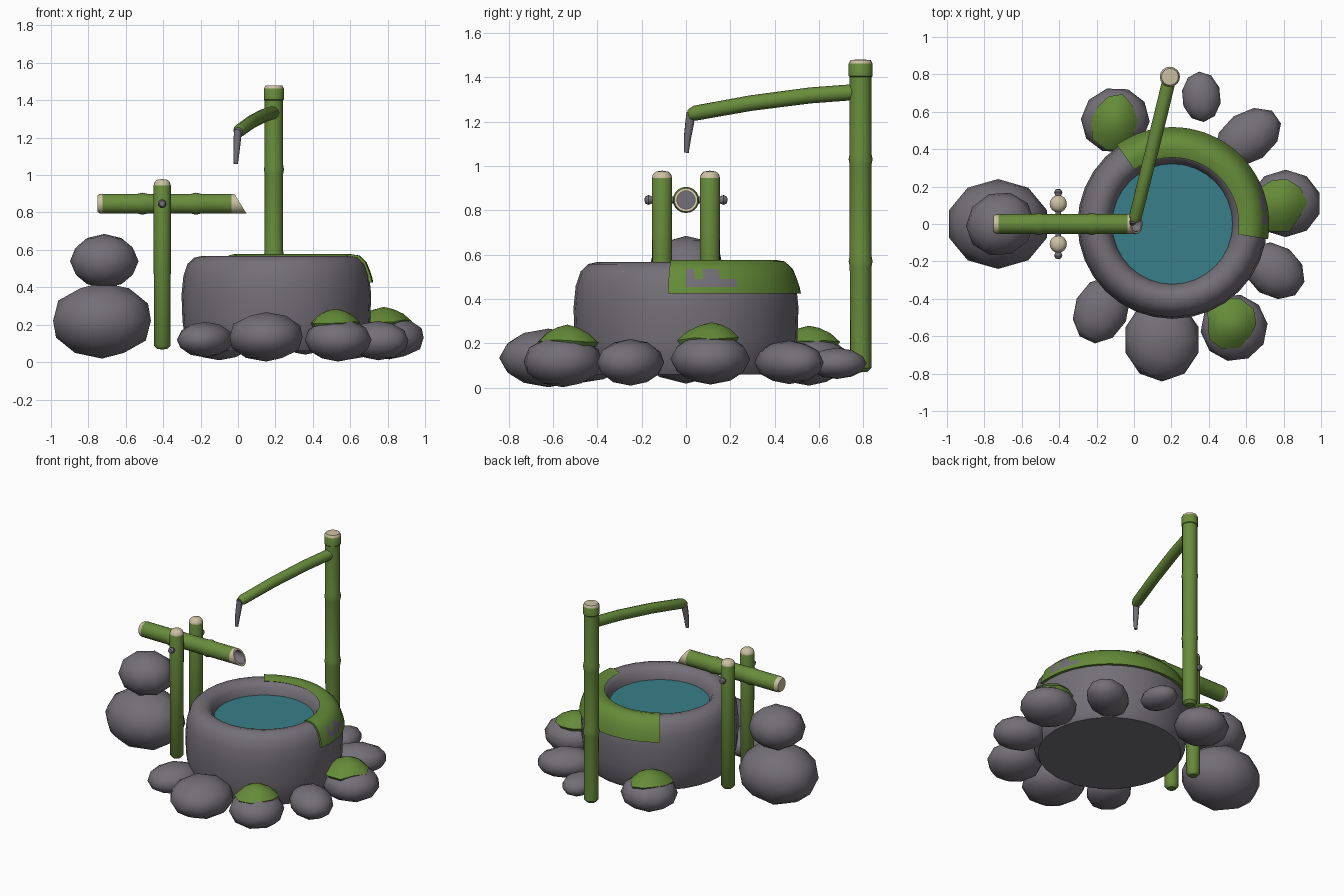
import bpy, bmesh, math, random
from mathutils import Matrix, Vector

if "Cube" in bpy.data.objects:
    bpy.data.objects.remove(bpy.data.objects["Cube"])
random.seed(4)

def material(name, rgb):
    m = bpy.data.materials.new(name)
    m.diffuse_color = (*rgb, 1)
    m.use_nodes = True
    m.node_tree.nodes["Principled BSDF"].inputs["Base Color"].default_value = m.diffuse_color
    return m

STONE = material("grey stone", (0.175, 0.16, 0.185))
BAMBOO = material("bamboo green", (0.14, 0.265, 0.045))
MOSS = material("moss green", (0.13, 0.26, 0.04))
PALE = material("pale cut bamboo", (0.60, 0.53, 0.36))
WATER = material("teal water", (0.04, 0.21, 0.25))

def finish(name, bm, mats, angle=40):
    bmesh.ops.recalc_face_normals(bm, faces=bm.faces)
    me = bpy.data.meshes.new(name)
    bm.to_mesh(me)
    bm.free()
    for m in mats:
        me.materials.append(m)
    me.shade_smooth()
    me.set_sharp_from_angle(angle=math.radians(angle))
    ob = bpy.data.objects.new(name, me)
    bpy.context.collection.objects.link(ob)
    return ob

def skin(bm, rings, closed=True, bands=None):
    """Join successive rings of vertices; single-vertex rings become fans."""
    for k, (a, b) in enumerate(zip(rings, rings[1:])):
        n = max(len(a), len(b))
        for i in range(n if closed else n - 1):
            j = (i + 1) % n
            if len(a) == 1:
                f = bm.faces.new((a[0], b[i], b[j]))
            elif len(b) == 1:
                f = bm.faces.new((a[i], b[0], a[j]))
            else:
                f = bm.faces.new((a[i], b[i], b[j], a[j]))
            f.material_index = bands[k] if bands else 0

def lathe(name, prof, mats, loc=(0, 0, 0), axis='Z', seg=16, bands=None, shape=None):
    """Revolve (radius, height) points round an axis."""
    bm = bmesh.new()
    rings = []
    for r, h in prof:
        angles = [0] if r == 0 else [2 * math.pi * i / seg for i in range(seg)]
        rings.append([bm.verts.new((r * math.cos(a), r * math.sin(a), h)) for a in angles])
    skin(bm, rings, bands=bands)
    turn = {'Z': Matrix(), 'X': Matrix.Rotation(math.pi / 2, 4, 'Y'),
            'Y': Matrix.Rotation(-math.pi / 2, 4, 'X')}[axis]
    bm.transform(turn)
    if shape:
        for v in bm.verts:
            shape(v.co)
    bm.transform(Matrix.Translation(loc))
    return finish(name, bm, mats)

def tube(name, path, radii, mats, seg=12, end_mat=0):
    """Round tube along a path."""
    bm = bmesh.new()
    pts = [Vector(p) for p in path]
    rings = []
    for i, p in enumerate(pts):
        t = pts[min(i + 1, len(pts) - 1)] - pts[max(i - 1, 0)]
        q = t.to_track_quat('Z', 'Y')
        rings.append([bm.verts.new(p + q @ Vector((radii[i] * math.cos(a), radii[i] * math.sin(a), 0)))
                      for a in (2 * math.pi * k / seg for k in range(seg))])
    skin(bm, rings)
    bm.faces.new(rings[0])
    bm.faces.new(rings[-1]).material_index = end_mat
    return finish(name, bm, mats)

def rock(name, loc, size, turn=0):
    bm = bmesh.new()
    bmesh.ops.create_icosphere(bm, subdivisions=2, radius=1)
    bm.transform(Matrix.Translation(loc) @ Matrix.Rotation(math.radians(turn), 4, 'Z')
                 @ Matrix.Diagonal((*size, 1)))
    return finish(name, bm, [STONE], 60)

def moss_cap(name, x, y, rx, ry, top):
    """Irregular low cushion lying over a rock."""
    bm = bmesh.new()
    n = 10
    wob = [random.uniform(0.78, 1.12) for _ in range(n)]
    rings = [[bm.verts.new((x, y, top))]]
    for t, drop in ((0.35, 0.012), (0.7, 0.036), (1.0, 0.075), (0.9, 0.095)):
        rings.append([bm.verts.new((x + rx * t * wob[i] * math.cos(2 * math.pi * i / n),
                                    y + ry * t * wob[i] * math.sin(2 * math.pi * i / n),
                                    top - drop - 0.06 * t * (wob[i] - 0.95))) for i in range(n)])
    rings.append([bm.verts.new((x, y, top - 0.10))])
    skin(bm, rings)
    return finish(name, bm, [MOSS])

# Stone basin and its water
CX = 0.205
lathe("basin", [(0, 0.06), (0.46, 0.06), (0.485, 0.1), (0.502, 0.22), (0.507, 0.36), (0.497, 0.46),
                (0.475, 0.525), (0.44, 0.558), (0.40, 0.567), (0.365, 0.558), (0.337, 0.53),
                (0.322, 0.48), (0.31, 0.40), (0, 0.38)], [STONE], (CX, 0, 0), seg=32)
lathe("water", [(0, 0.455), (0.325, 0.455), (0.325, 0.48), (0, 0.48)], [WATER], (CX, 0, 0), seg=32)

# Moss draped over the back right of the rim, with a bare patch
bm = bmesh.new()
band = [(0.355, 0.563), (0.40, 0.577), (0.445, 0.570), (0.482, 0.535), (0.500, 0.49), (0.512, 0.455),
        (0.518, 0.425), (0.48, 0.425), (0.45, 0.50), (0.38, 0.545)]
steps = 30
rings = []
for i in range(steps + 1):
    a = math.radians(-9 + 134 * i / steps)
    rings.append([bm.verts.new((CX + r * math.cos(a), r * math.sin(a), z)) for r, z in band])
skin(bm, rings)
bm.faces.new(rings[0])
bm.faces.new(rings[-1])
for f in bm.faces:
    c = f.calc_center_median()
    deg = math.degrees(math.atan2(c.y, c.x - CX))
    outside = math.hypot(c.x - CX, c.y) > 0.485
    if outside and ((1 < deg < 26 and 0.47 < c.z < 0.50) or (1 < deg < 5 or 11 < deg < 19) and 0.47 < c.z < 0.53):
        f.material_index = 1
finish("rim_moss", bm, [MOSS, STONE])

# Stacked boulders at the left
rock("large_boulder", (-0.727, 0, 0.222), (0.275, 0.24, 0.203))
rock("small_boulder", (-0.715, 0, 0.54), (0.185, 0.17, 0.145), 20)

# Ring of ground stones
stones = [((-0.10, 0.555, 0.125), (0.185, 0.175, 0.115), 15), ((0.36, 0.68, 0.11), (0.105, 0.135, 0.07), 5),
          ((0.61, 0.465, 0.115), (0.195, 0.135, 0.098), 35), ((0.81, 0.11, 0.13), (0.192, 0.18, 0.115), 0),
          ((0.75, -0.25, 0.115), (0.175, 0.14, 0.105), -35), ((0.535, -0.555, 0.12), (0.18, 0.18, 0.117), 25),
          ((0.15, -0.62, 0.135), (0.205, 0.222, 0.132), 0), ((-0.175, -0.46, 0.12), (0.185, 0.145, 0.095), 65)]
for i, s in enumerate(stones):
    rock(f"ground_stone_{i + 1}", *s)
moss_cap("stone_moss_back", -0.10, 0.555, 0.14, 0.16, 0.28)
moss_cap("stone_moss_right", 0.78, 0.115, 0.155, 0.155, 0.295)
moss_cap("stone_moss_front", 0.52, -0.535, 0.15, 0.14, 0.285)

# Tall bamboo pole with nodes, collar and pale top
pole = [(0, 0.07), (0.03, 0.072), (0.048, 0.09)]
for z in (0.57, 1.03):
    pole += [(0.049, z - 0.025), (0.054, z), (0.049, z + 0.025)]
pole += [(0.049, 1.40), (0.054, 1.405), (0.054, 1.462), (0.045, 1.478), (0, 1.48)]
lathe("tall_pole", pole, [BAMBOO, PALE], (0.192, 0.787, 0), bands=[0] * (len(pole) - 3) + [1, 1])

# Arm reaching from the pole over the basin, with a dripping nozzle
tube("arm", [(0.192, 0.787, 1.335), (0.137, 0.56, 1.318), (0.07, 0.29, 1.283), (0.008, 0.04, 1.238),
             (0.002, 0.015, 1.232)], [0.036, 0.036, 0.035, 0.034, 0.024], [BAMBOO, STONE], end_mat=1)
tube("nozzle", [(0.0, 0.022, 1.24), (-0.004, 0.016, 1.19), (-0.008, 0.007, 1.13), (-0.012, 0.002, 1.06)],
     [0.021, 0.02, 0.017, 0.011], [STONE], seg=10)

# Two support posts and the axle through them
for side, y in (("front", -0.108), ("back", 0.108)):
    lathe(f"{side}_post", [(0, 0.068), (0.028, 0.07), (0.045, 0.09), (0.046, 0.945), (0.041, 0.962),
                           (0.027, 0.975), (0, 0.979)], [BAMBOO, PALE], (-0.405, y, 0),
          bands=[0, 0, 0, 1, 1, 1])
lathe("axle", [(0, -0.188), (0.015, -0.184), (0.022, -0.17), (0.015, -0.15), (0.015, 0.15),
               (0.022, 0.17), (0.015, 0.184), (0, 0.188)], [STONE], (-0.405, 0, 0.847), 'Y', 12)

# Hollow bamboo spout with a slanted mouth
def slant(co):
    if co.x > 0:
        co.x = 0.013 - 0.61 * co.z

spout = [(0, -0.752), (0.043, -0.752), (0.051, -0.74), (0.053, -0.725)]
for x in (-0.51, -0.225):
    spout += [(0.053, x - 0.025), (0.059, x), (0.053, x + 0.025)]
spout += [(0.053, -0.034), (0.053, 0.013), (0.041, 0.013), (0.041, -0.25), (0, -0.25)]
lathe("spout", spout, [BAMBOO, PALE, STONE], (0, 0, 0.847), 'X', 20,
      [1, 1, 1] + [0] * 7 + [1, 1, 2, 2], slant)
